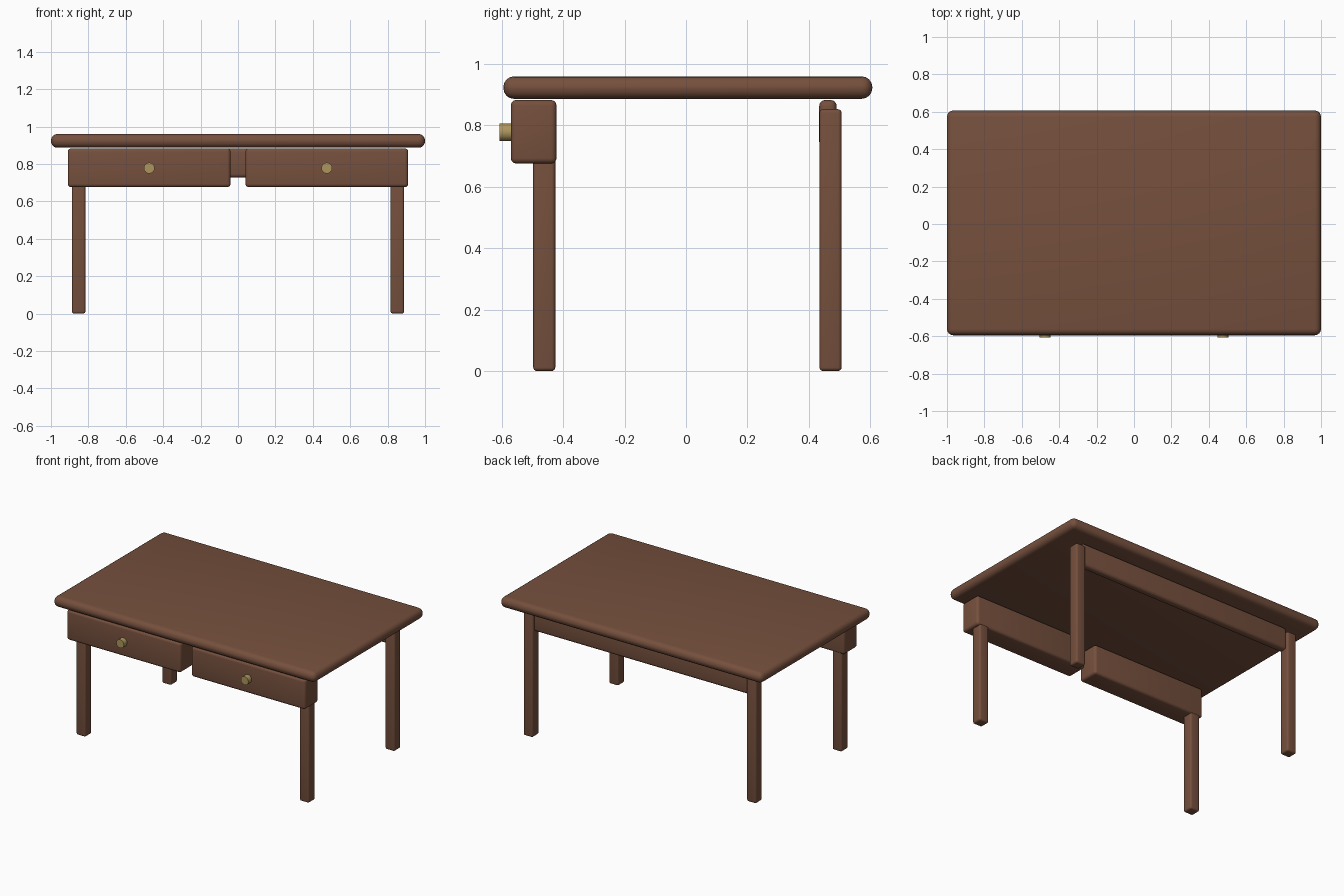
import bpy
import math

if "Cube" in bpy.data.objects:
    bpy.data.objects.remove(bpy.data.objects["Cube"])


def material(name, color):
    m = bpy.data.materials.new(name)
    m.diffuse_color = color
    m.use_nodes = True
    m.node_tree.nodes["Principled BSDF"].inputs["Base Color"].default_value = m.diffuse_color
    return m


wood = material("brown_wood", (0.18, 0.08, 0.047, 1))
brass = material("brass", (0.42, 0.30, 0.11, 1))


def rounded_box(name, x, y, z, bevel):
    """Box from (min, max) ranges with rounded edges."""
    spans = (x, y, z)
    bpy.ops.mesh.primitive_cube_add(size=1, location=[(a + b) / 2 for a, b in spans])
    ob = bpy.context.object
    ob.name = name
    ob.scale = [b - a for a, b in spans]
    bpy.ops.object.transform_apply(location=False, rotation=False, scale=True)
    mod = ob.modifiers.new("rounding", 'BEVEL')
    mod.width = bevel
    mod.segments = 4
    bpy.ops.object.modifier_apply(modifier=mod.name)
    bpy.ops.object.shade_smooth_by_angle(angle=math.radians(35))
    ob.data.materials.append(wood)
    return ob


# Table top with soft edges
rounded_box("table_top", (-1, 1), (-0.595, 0.607), (0.887, 0.96), 0.034)

# Rail between the back legs
rounded_box("back_rail", (-0.825, 0.825), (0.434, 0.491), (0.727, 0.883), 0.02)

for side, s in (("left", -1), ("right", 1)):
    # Legs
    for end, y in (("front", -0.462), ("back", 0.471)):
        cx = s * 0.852
        rounded_box(f"{end}_{side}_leg", (cx - 0.036, cx + 0.036),
                    (y - 0.036, y + 0.036), (0, 0.853), 0.012)

    # Drawer
    cx = s * 0.475
    rounded_box(f"{side}_drawer", (cx - 0.435, cx + 0.435),
                (-0.571, -0.422), (0.676, 0.883), 0.018)

    # Drawer knob
    bpy.ops.mesh.primitive_cylinder_add(vertices=24, radius=0.029, depth=0.05,
                                        location=(cx, -0.582, 0.778),
                                        rotation=(math.pi / 2, 0, 0))
    knob = bpy.context.object
    knob.name = f"{side}_knob"
    bpy.ops.object.shade_smooth_by_angle(angle=math.radians(35))
    knob.data.materials.append(brass)
